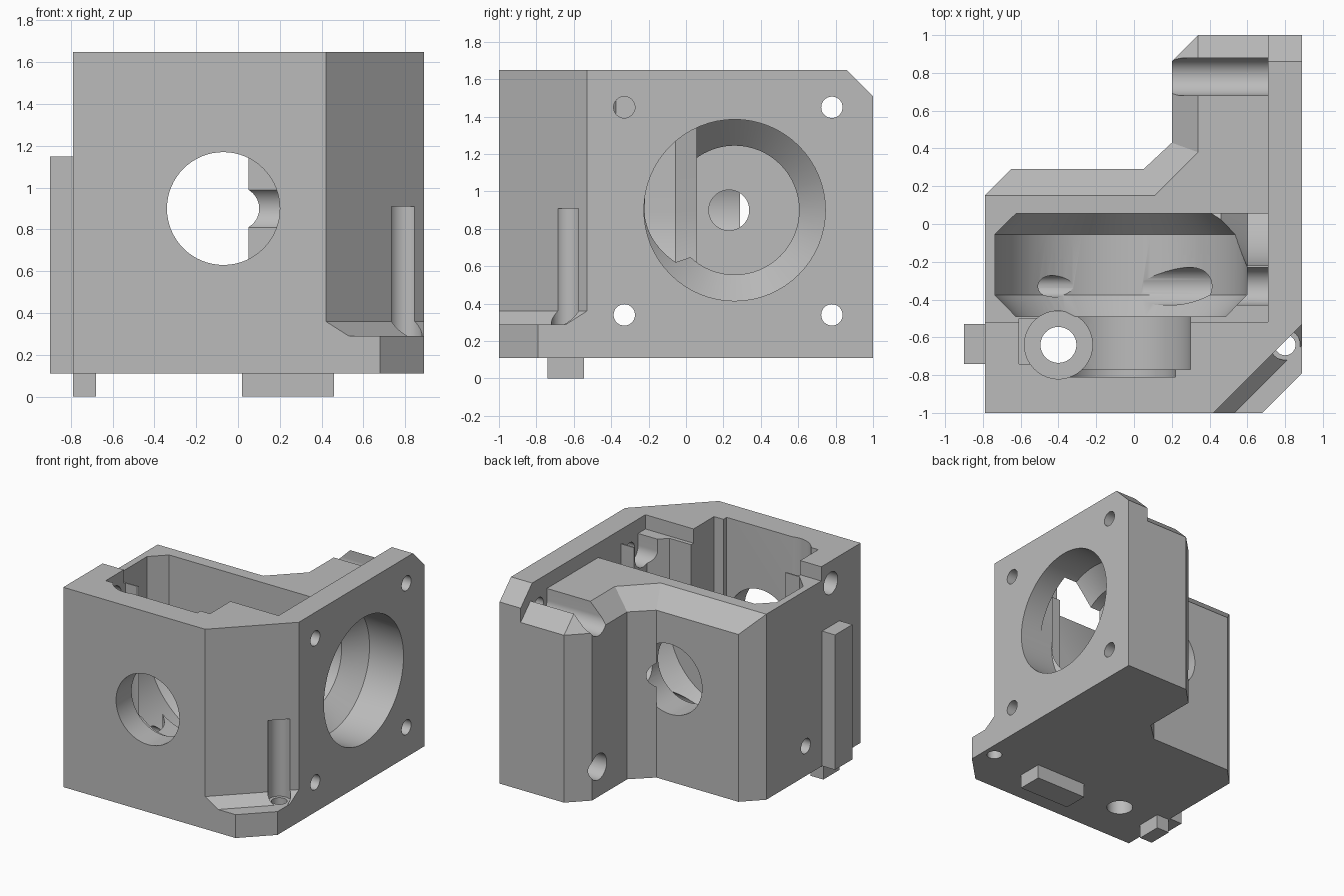
import bpy, bmesh, math

cube = bpy.data.objects.get("Cube")
if cube:
    bpy.data.objects.remove(cube, do_unlink=True)

grey = bpy.data.materials.new("light grey plastic")
grey.use_nodes = True
grey.diffuse_color = (0.5, 0.5, 0.5, 1)
grey.node_tree.nodes["Principled BSDF"].inputs["Base Color"].default_value = (0.5, 0.5, 0.5, 1)

SEGMENTS = 64
TOP = 2.0  # open-topped cutters reach up to here


def loft(name, rings):
    """Closed solid through rings that have equal point counts."""
    bm = bmesh.new()
    rows = [[bm.verts.new(p) for p in ring] for ring in rings]
    n = len(rows[0])
    for a, b in zip(rows, rows[1:]):
        for i in range(n):
            j = (i + 1) % n
            bm.faces.new((a[i], a[j], b[j], b[i]))
    bm.faces.new(rows[0])
    bm.faces.new(rows[-1])
    bmesh.ops.remove_doubles(bm, verts=bm.verts[:], dist=0.0005)
    bmesh.ops.recalc_face_normals(bm, faces=bm.faces[:])
    mesh = bpy.data.meshes.new(name)
    bm.to_mesh(mesh)
    bm.free()
    mesh.materials.append(grey)
    ob = bpy.data.objects.new(name, mesh)
    bpy.context.scene.collection.objects.link(ob)
    return ob


def prism(name, outline, *heights):
    return loft(name, [[(x, y, z) for x, y in outline] for z in heights])


def box(name, x0, x1, y0, y1, z0, z1):
    return prism(name, [(x0, y0), (x1, y0), (x1, y1), (x0, y1)], z0, z1)


def round_bar(name, axis, u, v, stations):
    """Turned solid along an axis; stations are (position, radius)."""
    rings = []
    for t, r in stations:
        ring = []
        for i in range(SEGMENTS):
            a = 2 * math.pi * i / SEGMENTS
            p, q = u + r * math.cos(a), v + r * math.sin(a)
            ring.append({"x": (t, p, q), "y": (p, t, q), "z": (p, q, t)}[axis])
        rings.append(ring)
    return loft(name, rings)


def u_trough(name, cx, cz, stations):
    """Round-bottomed trough along y, open at the top."""
    rings = []
    for y, r in stations:
        half = [(cx + r * math.cos(a), y, cz + r * math.sin(a))
                for a in (math.pi + math.pi * i / 40 for i in range(41))]
        rings.append(half + [(cx + r, y, TOP), (cx - r, y, TOP)])
    return loft(name, rings)


def combine(target, other, operation):
    mod = target.modifiers.new(operation.title(), "BOOLEAN")
    mod.operation = operation
    mod.solver = "EXACT"
    mod.object = other
    other.hide_render = True
    bpy.context.view_layer.objects.active = target
    bpy.ops.object.modifier_apply(modifier=mod.name)
    bpy.data.objects.remove(other, do_unlink=True)


# Main block with a bevelled rear top edge
foot = [(-.79, -1), (.89, -1), (.89, 1), (.34, 1), (.2, .86),
        (.2, .43), (.05, .29), (-.65, .29), (-.79, .15)]
crown = [(-.79, -1), (.89, -1), (.89, .86), (.34, .86), (.34, .86),
         (.34, .38), (.11, .15), (-.79, .15), (-.79, .15)]
rings = [[(x, y, z) for x, y in foot] for z in (.11, 1.4)]
body = loft("extruder_body", rings + [[(x, y, 1.54) for x, y in crown]])

# Raised front wall, right motor wall, side rib and locating feet
side = [(-1, .11), (1, .11), (1, 1.51), (.86, 1.65), (-1, 1.65)]
additions = [
    box("front_wall", -.79, .89, -1, -.52, .11, 1.65),
    loft("motor_wall", [[(x, y, z) for y, z in side] for x in (.71, .89)]),
    box("side_rib", -.9, -.77, -.74, -.53, .11, 1.15),
    box("left_foot", -.79, -.68, -.74, -.545, 0, .13),
    box("middle_foot", .02, .46, -.74, -.545, 0, .13),
]
for part in additions:
    combine(body, part, "UNION")

cuts = []

# Front right corner: large bevel with a sloped ledge, small bevel at the base
ledge = [(.33, -1.2), (1.09, -.44), (1.09, -1.2)]
bevel = [(.22, -1.2), (1.09, -.33), (1.09, -1.2)]
cuts.append(loft("corner_cut", [[(x, y, z) for x, y in o]
            for o, z in ((ledge, .29), (bevel, .36), (bevel, TOP))]))
cuts.append(prism("base_corner_cut", [(.48, -1.2), (1.09, -.59), (1.09, -1.2)], -.1, TOP))
cuts.append(round_bar("corner_bolt_groove", "z", .8, -.64, [(.29, .08), (.91, .08)]))
cuts.append(round_bar("corner_bolt_hole", "z", .8, -.64, [(-.1, .055), (.4, .055)]))

# Gear cavity, bearing seat and the through hole
cuts.append(u_trough("gear_cavity", -.07, .9,
            [(-.49, .555), (-.375, .667), (-.055, .667), (.055, .555)]))
cuts.append(u_trough("bearing_seat", -.07, .9, [(-.77, .37), (-.4, .37)]))
cuts.append(u_trough("bearing_lip", -.07, .9, [(-.81, .29), (-.7, .29)]))
cuts.append(round_bar("front_hole", "y", -.07, .9, [(-1.2, .27), (.29, .27)]))

# Filament path with its counterbore and nut slot
cuts.append(round_bar("filament_hole", "z", -.4, -.64, [(-.1, .095), (.6, .095)]))
cuts.append(round_bar("filament_counterbore", "z", -.4, -.64, [(.4, .18), (TOP, .18)]))
cuts.append(box("nut_slot", -.61, -.5, -.74, -.5, 1.33, TOP))
cuts.append(round_bar("tension_hole", "x", -.635, 1.48, [(-1, .085), (-.45, .085)]))

# Motor bore, shaft hole and clearance to the cavity
cuts.append(round_bar("motor_bore", "x", .26, .9,
            [(1.1, .485), (.6, .485), (.46, .345), (.375, .345)]))
cuts.append(round_bar("shaft_hole", "x", .23, .9, [(-.1, .108), (.5, .108)]))
cuts.append(box("gear_clearance", .4, .71, -.22, .055, .9, TOP))

# Motor screws: thin holes with wider counterbores
for y, z, end, seat in ((-.33, .34, -1, .05), (-.33, 1.45, .4, .5),
                        (.78, .34, 0, 0), (.78, 1.45, 0, 0)):
    cuts.append(round_bar("screw_hole", "x", y, z, [(end, .057), (1.1, .057)]))
    cuts.append(round_bar("screw_seat", "x", y, z, [(seat, .1), (.71, .1)]))
    if z > 1:
        cuts.append(box("screw_channel", seat, .71, y - .1, y + .1, z, TOP))

for cutter in cuts:
    combine(body, cutter, "DIFFERENCE")

bpy.ops.object.select_all(action="DESELECT")
body.select_set(True)
bpy.context.view_layer.objects.active = body
bpy.ops.object.shade_smooth_by_angle(angle=math.radians(25))
